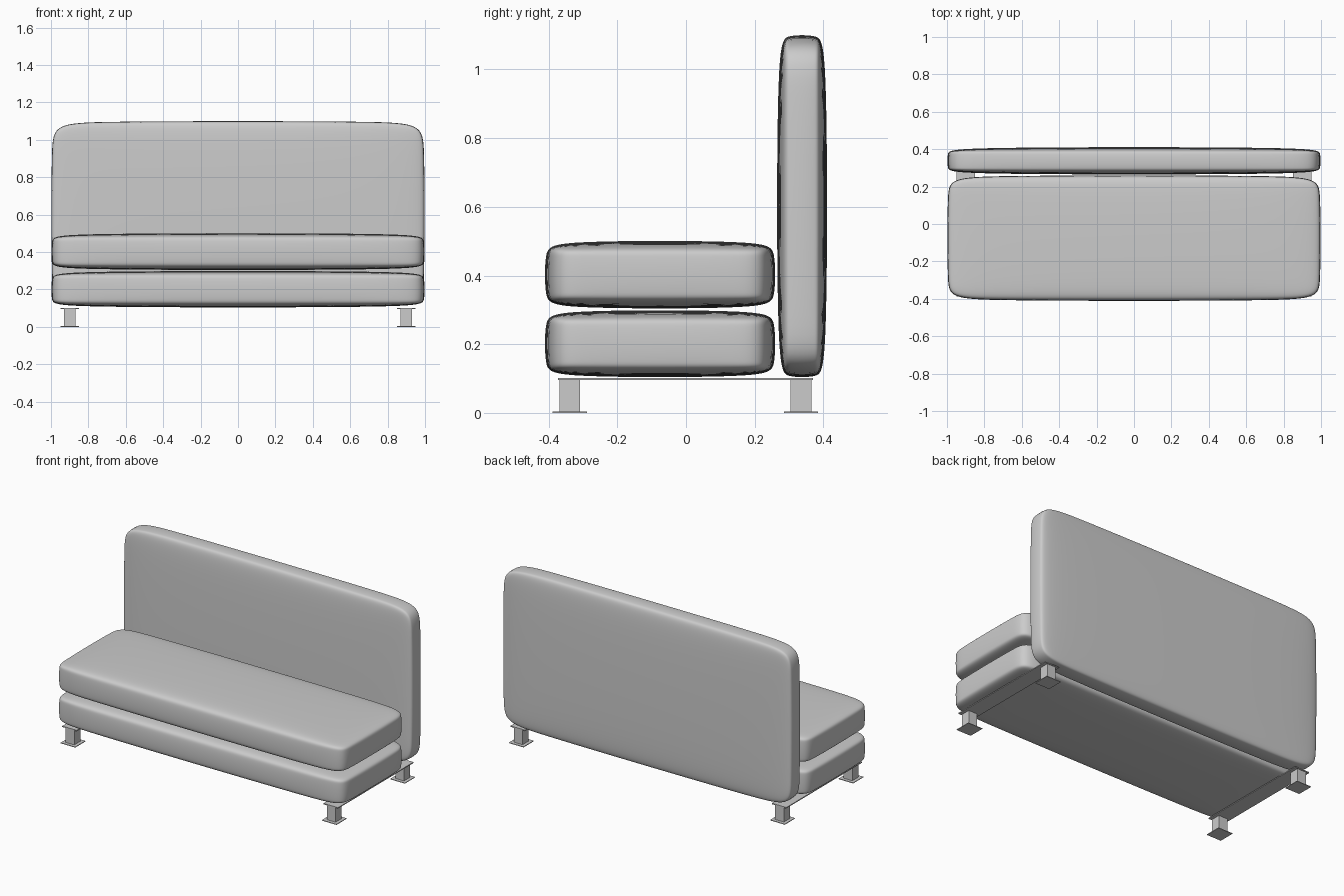
import bpy, bmesh

if "Cube" in bpy.data.objects:
    bpy.data.objects.remove(bpy.data.objects["Cube"])


def add_box(name, lo, hi, chamfer=0.0):
    """Box between two corners; a chamfer turns it into a soft cushion."""
    bm = bmesh.new()
    bmesh.ops.create_cube(bm, size=1)
    for v in bm.verts:
        v.co = [(a + b) / 2 + c * (b - a) for a, b, c in zip(lo, hi, v.co)]
    if chamfer:
        bmesh.ops.bevel(bm, geom=bm.edges[:], offset=chamfer, segments=1,
                        affect='EDGES', profile=0.5)
    mesh = bpy.data.meshes.new(name)
    bm.to_mesh(mesh)
    bm.free()
    obj = bpy.data.objects.new(name, mesh)
    bpy.context.collection.objects.link(obj)
    if chamfer:
        mesh.shade_smooth()
        sub = obj.modifiers.new("soften", 'SUBSURF')
        sub.levels = sub.render_levels = 4
    return obj


# Upholstered blocks
add_box("base_cushion", (-1, -0.413, 0.102), (1, 0.262, 0.301), 0.028)
add_box("seat_cushion", (-1, -0.413, 0.302), (1, 0.262, 0.503), 0.028)
add_box("backrest", (-1, 0.263, 0.102), (1, 0.413, 1.102), 0.028)

# Side rails, legs and foot plates
for side, sx in (("left", -1), ("right", 1)):
    x = 0.9 * sx
    add_box(f"{side}_rail", (x - 0.05, -0.373, 0.096), (x + 0.05, 0.37, 0.102))
    for end, y in (("front", -0.338), ("back", 0.335)):
        add_box(f"{end}_{side}_leg", (x - 0.03, y - 0.03, 0.003), (x + 0.03, y + 0.03, 0.098))
        add_box(f"{end}_{side}_foot", (x - 0.05, y - 0.05, 0), (x + 0.05, y + 0.05, 0.004))
